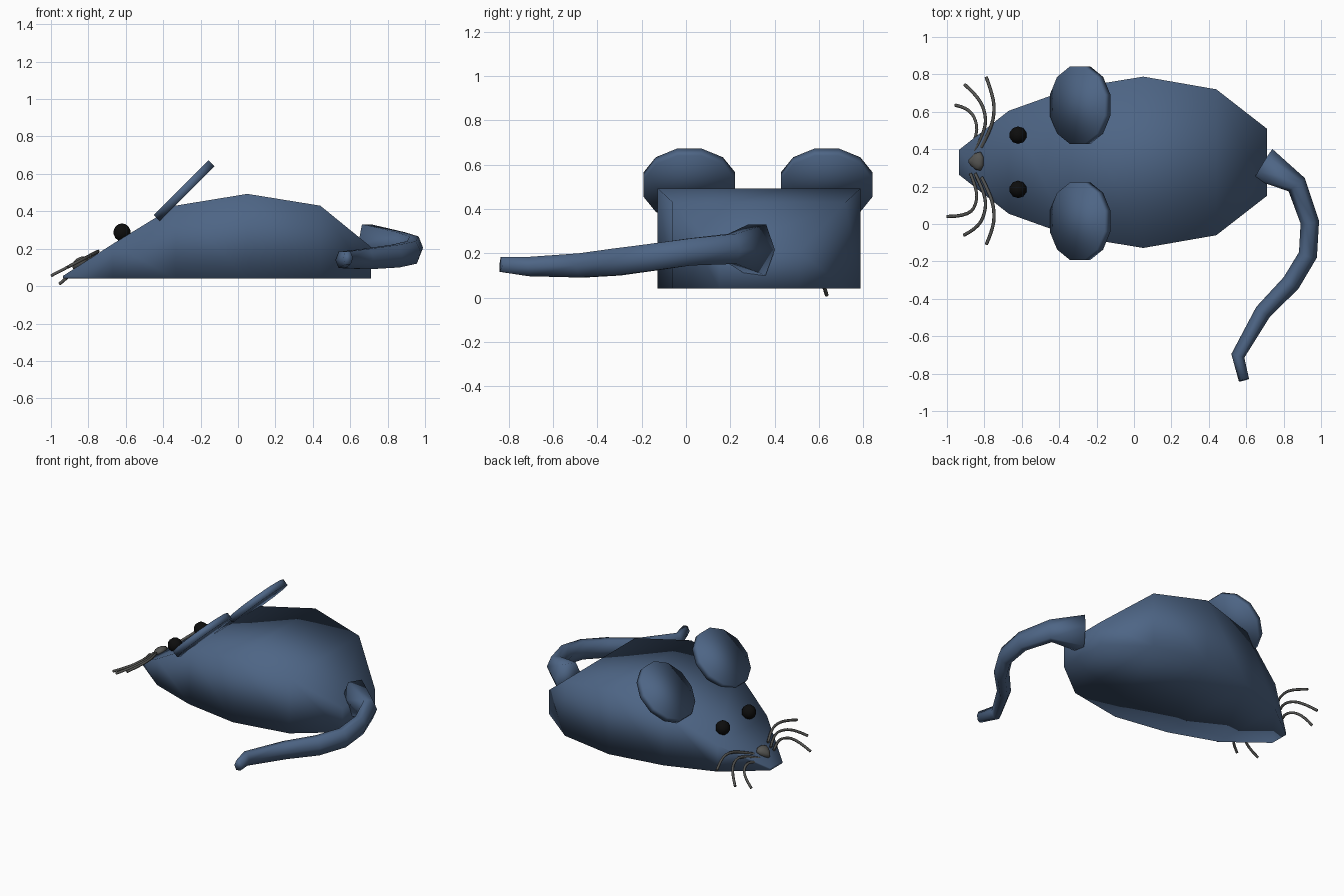
import bpy, bmesh, math
from mathutils import Vector, Matrix

old = bpy.data.objects.get("Cube")
if old:
    bpy.data.objects.remove(old, do_unlink=True)

MID = 0.33  # the animal's own centre line along y


def material(name, rgb):
    m = bpy.data.materials.new(name)
    m.use_nodes = True
    m.diffuse_color = (*rgb, 1)
    bsdf = next(n for n in m.node_tree.nodes if n.type == 'BSDF_PRINCIPLED')
    bsdf.inputs["Base Color"].default_value = (*rgb, 1)
    return m


blue = material("dusty blue", (0.075, 0.13, 0.235))
black = material("black", (0.004, 0.004, 0.004))
grey = material("grey", (0.09, 0.09, 0.085))


def add_mesh(name, bm, mat):
    bmesh.ops.recalc_face_normals(bm, faces=bm.faces)
    me = bpy.data.meshes.new(name)
    bm.to_mesh(me)
    bm.free()
    me.materials.append(mat)
    me.shade_smooth()
    ob = bpy.data.objects.new(name, me)
    bpy.context.collection.objects.link(ob)
    return ob


def loft(name, rings, mat):
    """Skin a row of equal rings of points and cap both ends."""
    bm = bmesh.new()
    rows = [[bm.verts.new(p) for p in ring] for ring in rings]
    n = len(rows[0])
    for a, b in zip(rows, rows[1:]):
        for i in range(n):
            j = (i + 1) % n
            bm.faces.new((a[i], a[j], b[j], b[i]))
    bm.faces.new(rows[0])
    bm.faces.new(rows[-1])
    return add_mesh(name, bm, mat)


# Body: box sections along x (x, half width, top height)
FLOOR = 0.04
stations = [(-0.935, 0.067, 0.055), (-0.67, 0.275, 0.225), (-0.335, 0.395, 0.43),
            (0.05, 0.458, 0.493), (0.44, 0.39, 0.43), (0.71, 0.18, 0.21)]
loft("body", [[(x, MID - w, FLOOR), (x, MID + w, FLOOR), (x, MID + w, t), (x, MID - w, t)]
              for x, w, t in stations], blue)

# Tail: six-sided tapering sections along a bent path (x, y, z, half width)
path = [(0.69, 0.32, 0.215, 0.095), (0.87, 0.21, 0.22, 0.056), (0.94, 0.01, 0.205, 0.05),
        (0.93, -0.165, 0.18, 0.05), (0.84, -0.315, 0.16, 0.05), (0.69, -0.47, 0.145, 0.045),
        (0.555, -0.705, 0.14, 0.036), (0.588, -0.835, 0.15, 0.028)]
rings = []
for i, (x, y, z, r) in enumerate(path):
    before, after = path[max(i - 1, 0)], path[min(i + 1, len(path) - 1)]
    run = (Vector(after[:3]) - Vector(before[:3])).normalized()
    side = run.cross(Vector((0, 0, 1))).normalized()
    up = side.cross(run)
    rings.append([Vector((x, y, z)) + side * r * math.cos(k * math.pi / 3)
                  + up * 1.4 * r * math.sin(k * math.pi / 3) for k in range(6)])
loft("tail", rings, blue)

# Ears and eyes, one on each side
for label, s in (("left", 1), ("right", -1)):
    bm = bmesh.new()
    place = (Matrix.Translation((-0.288, MID - 0.005 + s * 0.31, 0.51))
             @ Matrix.Rotation(math.radians(-45), 4, 'Y')
             @ Matrix.Rotation(math.radians(15), 4, 'Z'))
    bmesh.ops.create_cone(bm, cap_ends=True, segments=12, radius1=0.214, radius2=0.214,
                          depth=0.046, matrix=place)
    add_mesh(label + "_ear", bm, blue)

    bm = bmesh.new()
    bmesh.ops.create_uvsphere(bm, u_segments=10, v_segments=7, radius=0.048,
                              matrix=Matrix.Translation((-0.62, MID + s * 0.145, 0.287)))
    add_mesh(label + "_eye", bm, black)

# Nose: a rounded wedge lying on the slope, narrow towards the front
bm = bmesh.new()
bmesh.ops.create_uvsphere(bm, u_segments=10, v_segments=7, radius=1)
for v in bm.verts:
    v.co = Vector((v.co.x * 0.05, v.co.y * (0.045 + 0.03 * v.co.x), v.co.z * 0.03))
bmesh.ops.transform(bm, verts=bm.verts,
                    matrix=Matrix.Translation((-0.845, MID + 0.005, 0.122))
                    @ Matrix.Rotation(math.radians(-37), 4, 'Y'))
add_mesh("nose", bm, grey)

# Whiskers: left tip, right tip, then shared bends as (x, distance from centre line)
whiskers = [
    [(-0.955, 0.305), (-1.0, 0.29), (-0.88, 0.29), (-0.835, 0.2), (-0.85, 0.12), (-0.875, 0.06)],
    [(-0.905, 0.415), (-0.91, 0.39), (-0.83, 0.35), (-0.79, 0.25), (-0.8, 0.16), (-0.85, 0.06)],
    [(-0.79, 0.455), (-0.79, 0.44), (-0.755, 0.36), (-0.745, 0.27), (-0.765, 0.18), (-0.815, 0.08)],
]
for label, s, slope, pick in (("left", 1, 0.85, 0), ("right", -1, 0.52, 1)):
    for n, spec in enumerate(whiskers):
        pts = [spec[pick]] + spec[2:]
        cu = bpy.data.curves.new("whisker", 'CURVE')
        cu.dimensions = '3D'
        cu.bevel_depth = 0.009
        cu.bevel_resolution = 1
        cu.resolution_u = 4
        cu.use_fill_caps = True
        sp = cu.splines.new('NURBS')
        sp.points.add(len(pts) - 1)
        sp.use_endpoint_u = True
        sp.order_u = 3
        for p, (x, d) in zip(sp.points, pts):
            p.co = (x, MID + s * d, 0.185 + slope * (x + 0.75), 1)
        cu.materials.append(grey)
        ob = bpy.data.objects.new(f"{label}_whisker_{n + 1}", cu)
        bpy.context.collection.objects.link(ob)
